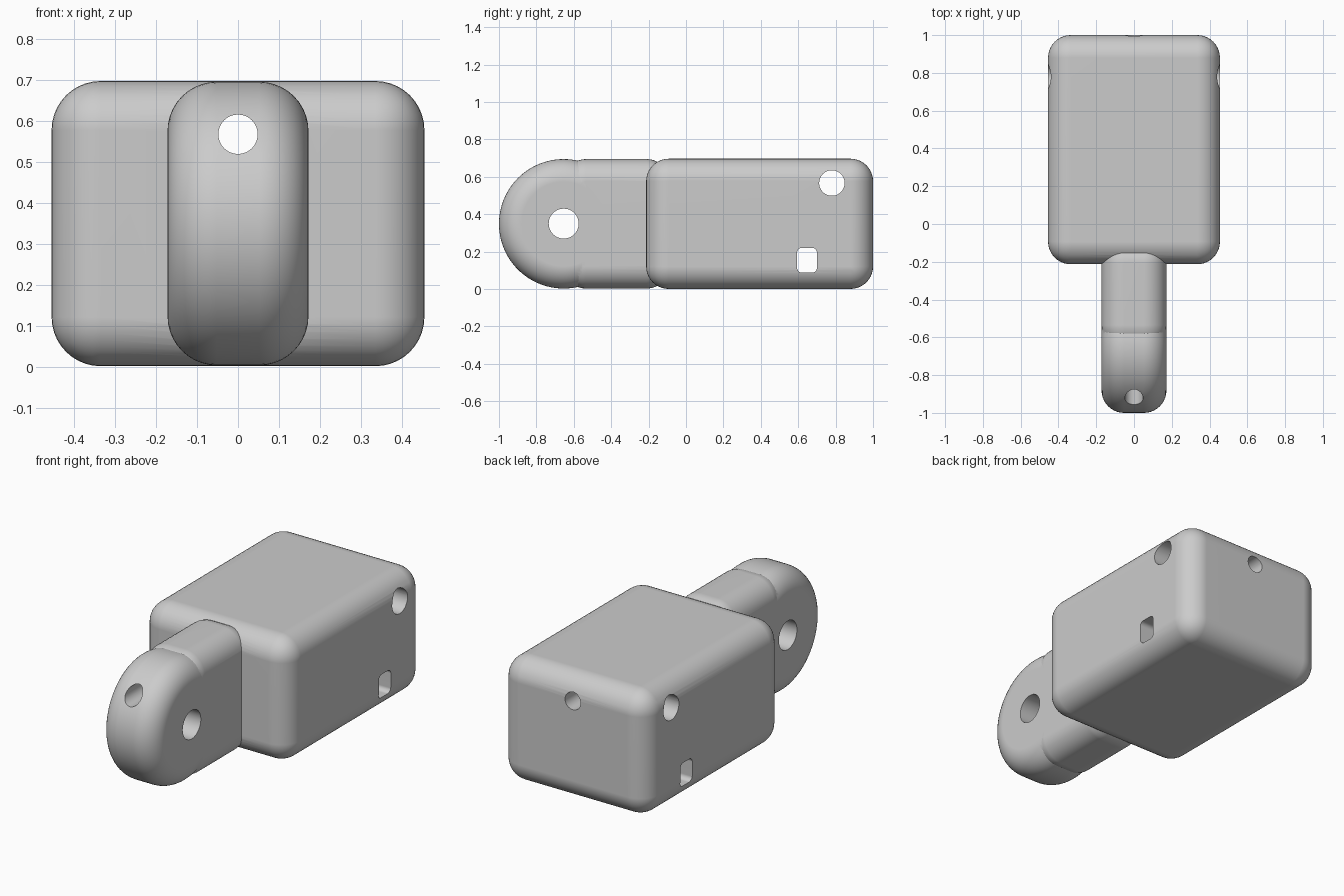
import bpy, math
from mathutils import Vector

if "Cube" in bpy.data.objects:
    bpy.data.objects.remove(bpy.data.objects["Cube"], do_unlink=True)

grey = bpy.data.materials.new("plain grey")
grey.use_nodes = True
colour = (0.6, 0.6, 0.6, 1)
grey.diffuse_color = colour
grey.node_tree.nodes["Principled BSDF"].inputs["Base Color"].default_value = colour

ROUND = 0.12
AXIS = {"x": (0, math.pi / 2, 0), "y": (math.pi / 2, 0, 0)}


def apply(obj, kind, **settings):
    bpy.ops.object.select_all(action="DESELECT")
    obj.select_set(True)
    bpy.context.view_layer.objects.active = obj
    mod = obj.modifiers.new(kind.title(), kind)
    for key, value in settings.items():
        setattr(mod, key, value)
    bpy.ops.object.modifier_apply(modifier=mod.name)


def finish(obj, name, radius):
    obj.name = name
    obj.data.materials.append(grey)
    bpy.ops.object.transform_apply(location=False, rotation=True, scale=True)
    if radius:
        apply(obj, "BEVEL", width=radius, segments=10, limit_method="ANGLE",
              angle_limit=math.radians(40))
    return obj


def box(name, low, high, radius=0):
    low, high = Vector(low), Vector(high)
    bpy.ops.mesh.primitive_cube_add(size=1, location=(low + high) / 2)
    obj = bpy.context.object
    obj.scale = high - low
    return finish(obj, name, radius)


def rod(name, axis, centre, radius, length, rounding=0, sides=48):
    bpy.ops.mesh.primitive_cylinder_add(vertices=sides, radius=radius, depth=length,
                                        location=centre, rotation=AXIS[axis])
    return finish(bpy.context.object, name, rounding)


def combine(target, tool, operation):
    apply(target, "BOOLEAN", object=tool, operation=operation, solver="EXACT")
    bpy.data.objects.remove(tool, do_unlink=True)


# Rounded main block, with the neck and round lug fused to its front
housing = box("housing", (-0.455, -0.213, 0.001), (0.455, 1, 0.697), ROUND)
neck = box("neck", (-0.172, -0.655, 0.003), (0.172, -0.09, 0.695), ROUND)
lug = rod("lug", "x", (0, -0.654, 0.349), 0.346, 0.344, ROUND, 96)
combine(neck, lug, "UNION")
combine(housing, neck, "UNION")

# Lengthwise bore, cross bores and lug pin hole
for name, axis, centre, radius in (
        ("long_bore", "y", (0, 0, 0.567), 0.048),
        ("cross_bore", "x", (0, 0.78, 0.567), 0.068),
        ("pin_hole", "x", (0, -0.654, 0.35), 0.08)):
    combine(housing, rod(name, axis, centre, radius, 3), "DIFFERENCE")

# Rounded rectangular slot through the sides
slot = box("slot", (-1, 0.594, 0.088), (1, 0.7, 0.22))
edge_weights = slot.data.attributes.new("bevel_weight_edge", "FLOAT", "EDGE")
for edge in slot.data.edges:
    a, b = (slot.data.vertices[i].co for i in edge.vertices)
    edge_weights.data[edge.index].value = float(abs(a.x - b.x) > 1)
apply(slot, "BEVEL", width=0.025, segments=5, limit_method="WEIGHT")
combine(housing, slot, "DIFFERENCE")

# Smooth rounding with crisp joints and flat sides
bpy.ops.object.select_all(action="DESELECT")
housing.select_set(True)
bpy.context.view_layer.objects.active = housing
bpy.ops.object.shade_smooth_by_angle(angle=math.radians(30))
apply(housing, "WEIGHTED_NORMAL", keep_sharp=True)
